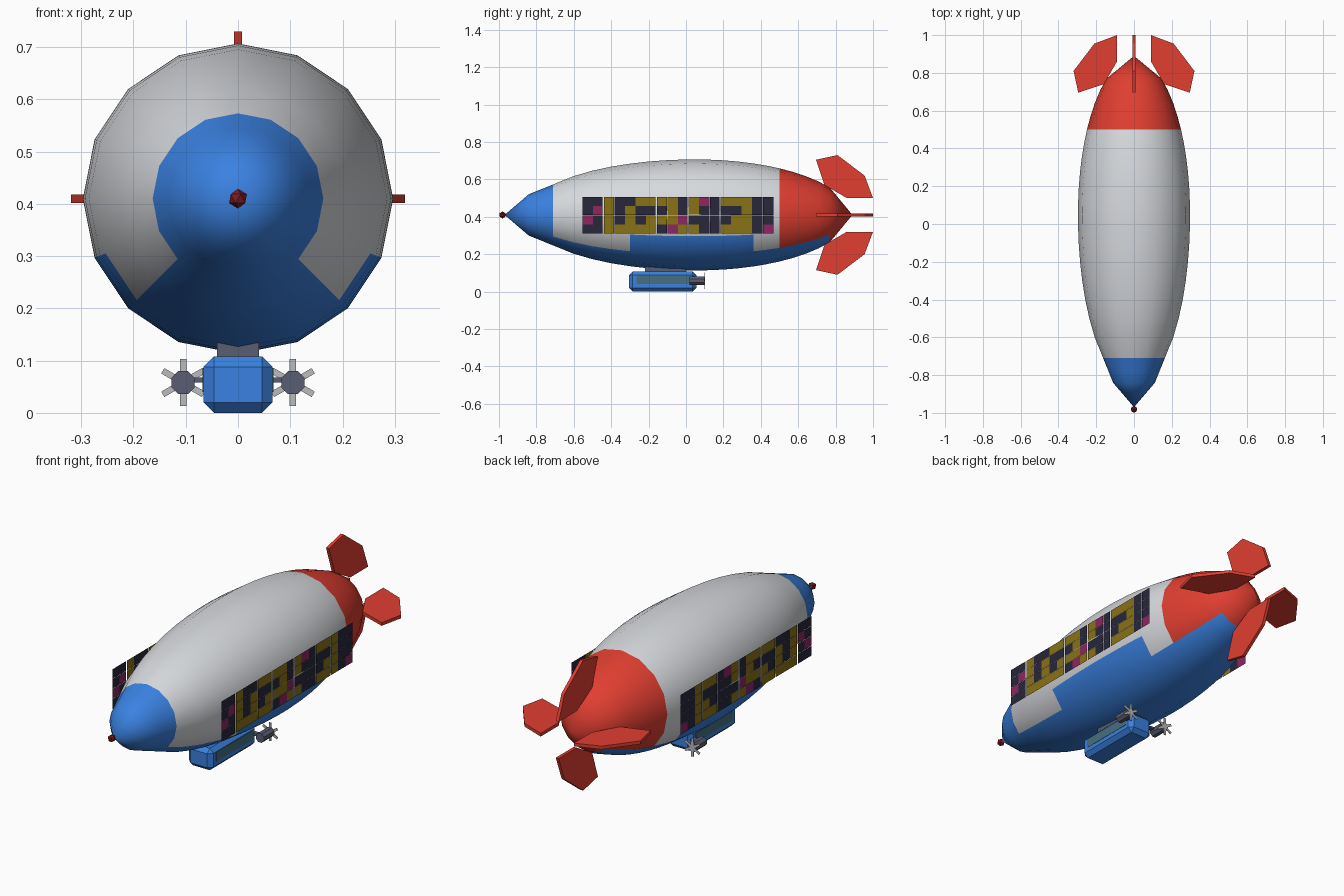
import bpy, bmesh, math
from mathutils import Matrix, Vector

cube = bpy.data.objects.get("Cube")
if cube:
    bpy.data.objects.remove(cube, do_unlink=True)

AXIS_Z = 0.41


def material(name, r, g, b):
    m = bpy.data.materials.new(name)
    m.use_nodes = True
    m.diffuse_color = (r, g, b, 1)
    m.node_tree.nodes["Principled BSDF"].inputs["Base Color"].default_value = (r, g, b, 1)
    return m


WHITE = material("envelope white", 0.68, 0.70, 0.73)
BLUE = material("blue", 0.042, 0.22, 0.75)
RED = material("red", 0.75, 0.048, 0.03)
DARK_RED = material("dark red", 0.2, 0.01, 0.012)
GREY = material("slate grey", 0.10, 0.11, 0.17)
LIGHT = material("light grey", 0.5, 0.5, 0.52)
GLASS = material("window teal", 0.06, 0.16, 0.21)
NAVY = material("panel navy", 0.02, 0.02, 0.045)
YELLOW = material("panel yellow", 0.25, 0.17, 0.008)
MAGENTA = material("panel magenta", 0.26, 0.02, 0.12)


def finish(name, bm, *mats):
    mesh = bpy.data.meshes.new(name)
    bm.to_mesh(mesh)
    bm.free()
    for m in mats:
        mesh.materials.append(m)
    ob = bpy.data.objects.new(name, mesh)
    bpy.context.collection.objects.link(ob)
    return ob


def add_box(bm, lo, hi, turn=Matrix()):
    lo, hi = Vector(lo), Vector(hi)
    place = Matrix.Translation((lo + hi) / 2) @ Matrix.Diagonal((hi - lo).to_4d())
    bmesh.ops.create_cube(bm, size=1, matrix=turn @ place)


def box(name, lo, hi, mat, bevel=0):
    bm = bmesh.new()
    add_box(bm, lo, hi)
    if bevel:
        bmesh.ops.bevel(bm, geom=bm.edges[:], offset=bevel, segments=1, affect="EDGES")
    return finish(name, bm, mat)


# Envelope: 16-sided body of revolution along y
def radius(y):
    if y < -0.71:
        return 0.163 - (-0.71 - y) * 0.40
    length = 0.91 if y < 0.05 else 0.825
    return 0.297 * math.sqrt(1 - ((y - 0.05) / length) ** 2)


def hull_material(y, below):
    """below = degrees under the horizontal"""
    if y < -0.71:
        return 1
    limit = 22.5 if -0.3 < y < 0.36 else 45
    if below > limit and y < 0.77:
        return 1
    return 2 if y > 0.5 else 0


stations = [-0.84, -0.78, -0.71, -0.6, -0.5, -0.4, -0.3, -0.2, -0.1, 0, 0.05,
            0.1, 0.2, 0.28, 0.36, 0.43, 0.5, 0.57, 0.64, 0.71, 0.77]
SIDES = 16
bm = bmesh.new()
rings = []
for y in stations:
    r = radius(y)
    rings.append([bm.verts.new((r * math.cos(a), y, AXIS_Z + r * math.sin(a)))
                  for a in (math.tau * i / SIDES for i in range(SIDES))])
nose = bm.verts.new((0, -0.97, AXIS_Z))
tail = bm.verts.new((0, 0.89, AXIS_Z))
for i in range(SIDES):
    j = (i + 1) % SIDES
    bm.faces.new((nose, rings[0][i], rings[0][j]))
    bm.faces.new((tail, rings[-1][j], rings[-1][i]))
    for a, b in zip(rings, rings[1:]):
        bm.faces.new((a[i], b[i], b[j], a[j]))
bmesh.ops.recalc_face_normals(bm, faces=bm.faces)
for f in bm.faces:
    f.smooth = True
    c = f.calc_center_median()
    below = math.degrees(math.atan2(AXIS_Z - c.z, abs(c.x)))
    f.material_index = hull_material(c.y, below)
finish("envelope", bm, WHITE, BLUE, RED)

# Nose knob
bm = bmesh.new()
bmesh.ops.create_icosphere(bm, subdivisions=1, radius=0.019,
                           matrix=Matrix.Translation((0, -0.981, AXIS_Z)))
finish("nose_knob", bm, DARK_RED)

# Four six-sided tail fins, outline as (y, distance from axis)
outline = [(0.695, 0.295), (0.81, 0.32), (0.955, 0.21), (1.0, 0.09), (0.86, 0.09), (0.74, 0.16)]
for k, name in enumerate(("top_fin", "left_fin", "bottom_fin", "right_fin")):
    bm = bmesh.new()
    face = bm.faces.new([bm.verts.new((-0.008, y, d)) for y, d in outline])
    ext = bmesh.ops.extrude_face_region(bm, geom=[face])
    bmesh.ops.translate(bm, vec=(0.016, 0, 0),
                        verts=[v for v in ext["geom"] if isinstance(v, bmesh.types.BMVert)])
    bmesh.ops.recalc_face_normals(bm, faces=bm.faces)
    bm.transform(Matrix.Translation((0, 0, AXIS_Z)) @ Matrix.Rotation(k * math.pi / 2, 4, "Y"))
    finish(name, bm, RED)

# Gondola and its mount
box("gondola", (-0.066, -0.305, 0), (0.066, 0.055, 0.108), BLUE, bevel=0.02)
box("gondola_mount", (-0.04, -0.22, 0.1), (0.04, 0.0, 0.15), GREY)

# Mosaic of flat side panels, one letter per cell colour
MOSAIC = ["NNYNNYYYYNYMNYYYNN",
          "NMYNYNNNYNYNNNNYNN",
          "MNYNYNYYYMNNNNYYNN",
          "NNYYYYYNMYYNNYYYNM"]
SECTION_ENDS = (1, 6, 9, 12)
CELL_Y, CELL_Z = 0.0567, 0.049

for side, s in (("left", 1), ("right", -1)):
    box(side + "_windows", (s * 0.063, -0.265, 0.04), (s * 0.0675, 0.02, 0.086), GLASS)

    bm = bmesh.new()
    for row, cells in enumerate(MOSAIC):
        top = 0.506 - row * CELL_Z
        for col, key in enumerate(cells):
            y0 = -0.553 + col * CELL_Y
            y1 = y0 + CELL_Y - (0.006 if col in SECTION_ENDS else 0.001)
            z0 = top - CELL_Z + 0.001
            corners = [(y0, z0), (y1, z0), (y1, top), (y0, top)]
            f = bm.faces.new([bm.verts.new((s * 0.2965, y, z)) for y, z in corners[::s]])
            f.material_index = "NYM".index(key)
    finish(side + "_mosaic_panel", bm, NAVY, YELLOW, MAGENTA)

    # Engine pod, strut and six-bladed propeller
    pod = Matrix.Translation((s * 0.105, 0.06, 0.058))
    bm = bmesh.new()
    bmesh.ops.create_cone(bm, cap_ends=True, segments=8, radius1=0.024, radius2=0.024, depth=0.08,
                          matrix=pod @ Matrix.Rotation(math.pi / 2, 4, "X")
                          @ Matrix.Rotation(math.pi / 8, 4, "Z"))
    finish(side + "_engine", bm, GREY)
    box(side + "_engine_strut", (s * 0.06, 0.025, 0.058), (s * 0.09, 0.05, 0.068), GREY)
    bm = bmesh.new()
    for k in range(6):
        add_box(bm, (-0.006, 0.038, 0), (0.006, 0.042, 0.045),
                pod @ Matrix.Rotation(k * math.pi / 3, 4, "Y"))
    finish(side + "_propeller", bm, LIGHT)
